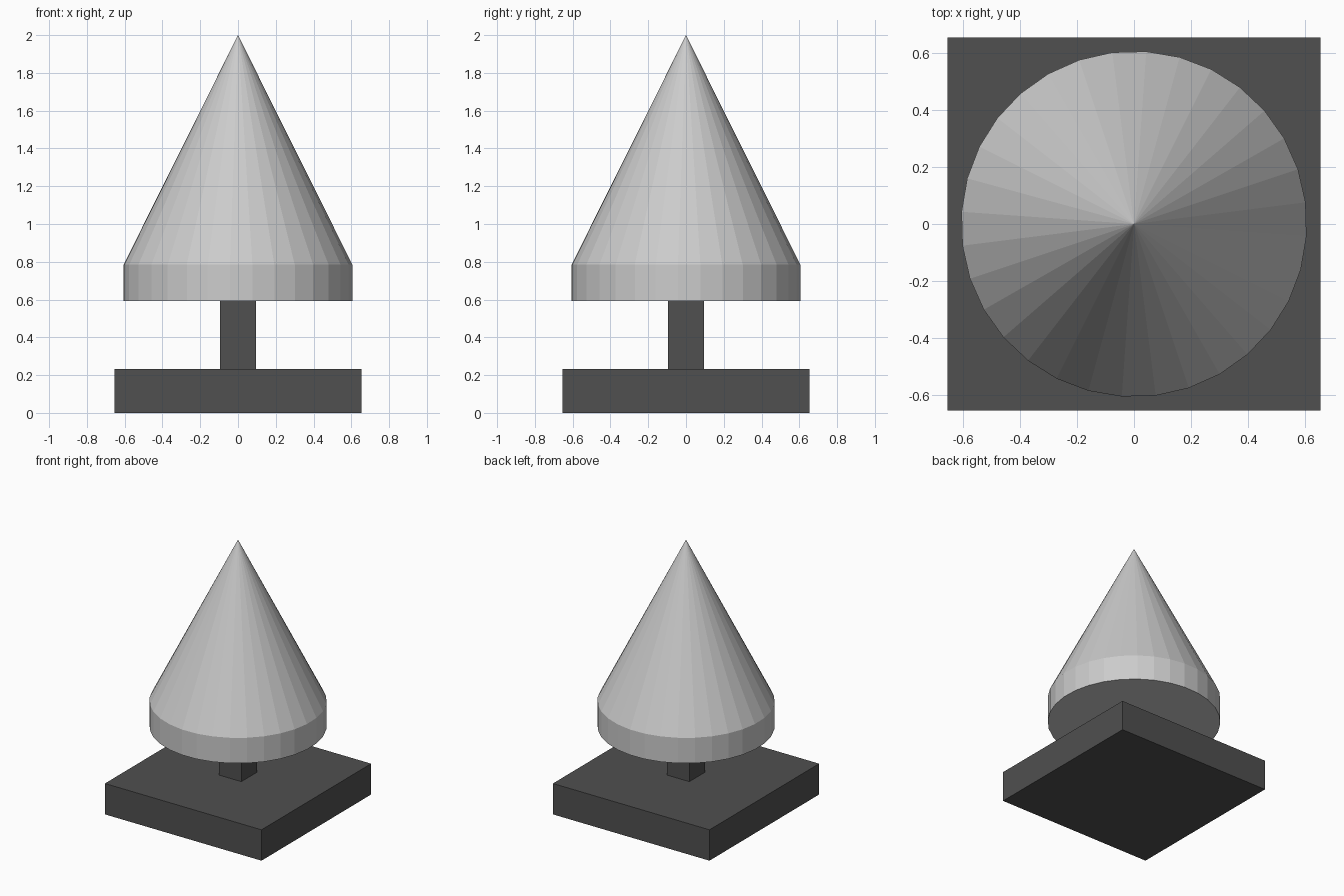
import bpy, bmesh, math
from mathutils import Matrix

if "Cube" in bpy.data.objects:
    bpy.data.objects.remove(bpy.data.objects["Cube"])

dark = bpy.data.materials.new("dark_grey")
dark.diffuse_color = (0.08, 0.08, 0.08, 1)
dark.use_nodes = True
dark.node_tree.nodes["Principled BSDF"].inputs["Base Color"].default_value = dark.diffuse_color


def make_object(name, bm, mat=None):
    bmesh.ops.recalc_face_normals(bm, faces=bm.faces)
    mesh = bpy.data.meshes.new(name)
    bm.to_mesh(mesh)
    bm.free()
    if mat:
        mesh.materials.append(mat)
    obj = bpy.data.objects.new(name, mesh)
    bpy.context.collection.objects.link(obj)
    return obj


def block(name, width, z0, z1):
    bm = bmesh.new()
    m = Matrix.Translation((0, 0, (z0 + z1) / 2)) @ Matrix.Diagonal((width, width, z1 - z0, 1))
    bmesh.ops.create_cube(bm, size=1, matrix=m)
    return make_object(name, bm, dark)


# Square base and post
block("base", 1.308, 0, 0.233)
block("post", 0.188, 0.233, 0.593)

# Pointed top: short 32-sided drum whose upper rim rises to a single apex
SIDES, RADIUS, OFFSET = 32, 0.607, math.radians(7.2)
bm = bmesh.new()


def ring(z):
    angles = [OFFSET + math.tau * i / SIDES for i in range(SIDES)]
    return [bm.verts.new((RADIUS * math.cos(a), RADIUS * math.sin(a), z)) for a in angles]


lower, upper = ring(0.593), ring(0.785)
apex = bm.verts.new((0, 0, 2))
bm.faces.new(lower[::-1])
for i in range(SIDES):
    j = (i + 1) % SIDES
    bm.faces.new((lower[i], lower[j], upper[j], upper[i]))
    bm.faces.new((upper[i], upper[j], apex))
make_object("cone_top", bm)
